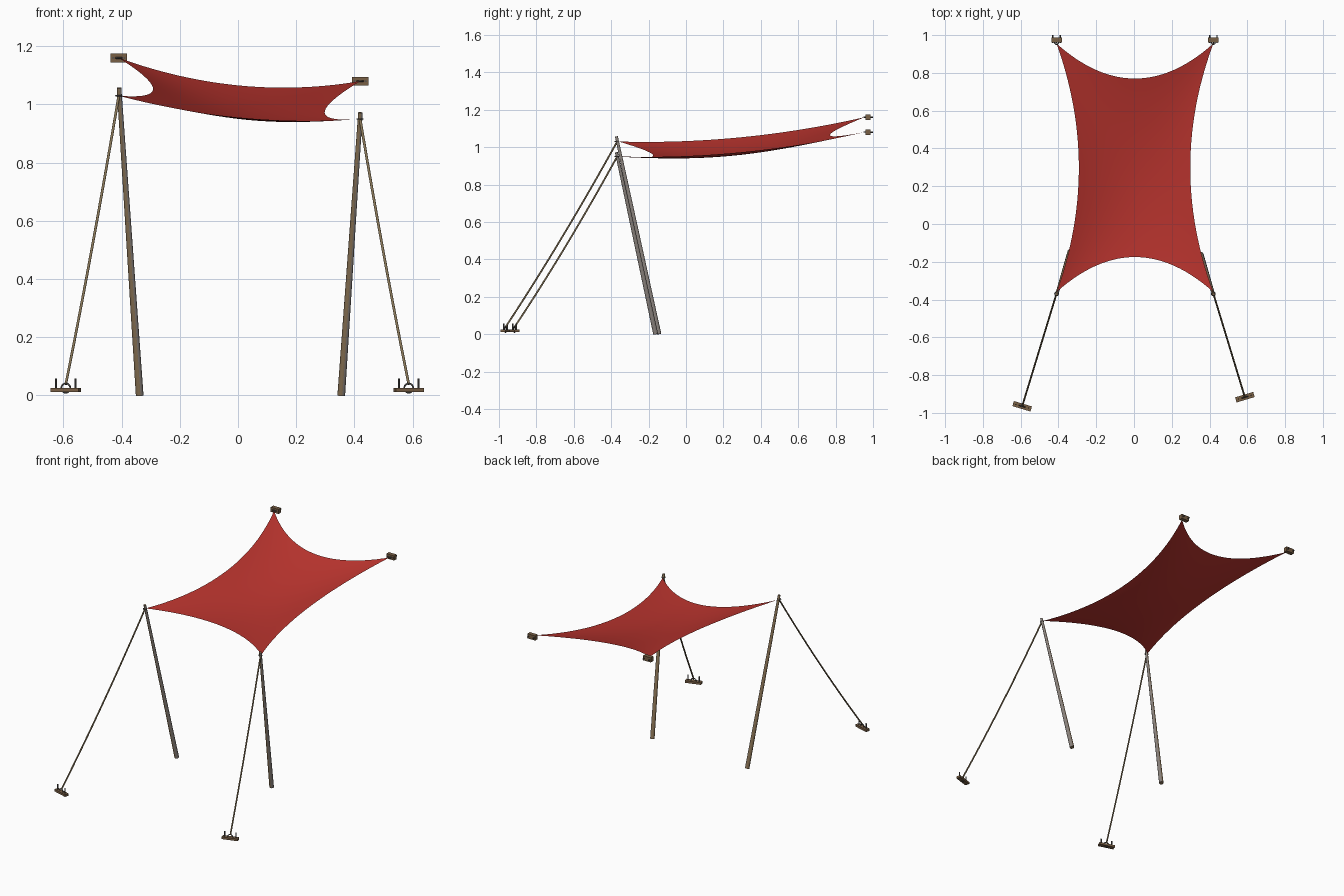
import bpy, bmesh, math
from mathutils import Vector, Matrix

if "Cube" in bpy.data.objects:
    bpy.data.objects.remove(bpy.data.objects["Cube"], do_unlink=True)


def material(name, rgb):
    m = bpy.data.materials.new(name)
    m.use_nodes = True
    m.diffuse_color = (*rgb, 1)
    m.node_tree.nodes["Principled BSDF"].inputs["Base Color"].default_value = (*rgb, 1)
    return m


RED = material("red cloth", (0.50, 0.035, 0.028))
WOOD = material("pole wood", (0.25, 0.17, 0.09))
GREY = material("weathered grey wood", (0.25, 0.22, 0.20))
ROPE = material("tan rope", (0.23, 0.17, 0.09))
BLOCK = material("brown block wood", (0.19, 0.115, 0.06))
STEEL = material("dark steel", (0.09, 0.085, 0.08))


def finish(name, bm, mats, smooth=True):
    me = bpy.data.meshes.new(name)
    bm.to_mesh(me)
    bm.free()
    for m in mats:
        me.materials.append(m)
    ob = bpy.data.objects.new(name, me)
    bpy.context.collection.objects.link(ob)
    if smooth:
        bpy.ops.object.select_all(action="DESELECT")
        ob.select_set(True)
        bpy.context.view_layer.objects.active = ob
        bpy.ops.object.shade_smooth_by_angle(angle=math.radians(40))
    return ob


def add_rod(bm, a, b, r1, r2, sides):
    a, b = Vector(a), Vector(b)
    turn = (b - a).to_track_quat("Z", "Y").to_matrix().to_4x4()
    bmesh.ops.create_cone(bm, cap_ends=True, segments=sides, radius1=r1, radius2=r2,
                          depth=(b - a).length,
                          matrix=Matrix.Translation((a + b) / 2) @ turn)


def tube(name, points, radius, mat, cyclic=False):
    cu = bpy.data.curves.new(name, "CURVE")
    cu.dimensions = "3D"
    cu.bevel_depth = radius
    cu.bevel_resolution = 2
    cu.use_fill_caps = True
    sp = cu.splines.new("POLY")
    sp.points.add(len(points) - 1)
    for p, co in zip(sp.points, points):
        p.co = (*co, 1)
    sp.use_cyclic_u = cyclic
    cu.materials.append(mat)
    ob = bpy.data.objects.new(name, cu)
    bpy.context.collection.objects.link(ob)
    return ob


def ring(name, centre, side, up, r, thick):
    # Circle in the plane spanned by two directions
    side, up = Vector(side).normalized(), Vector(up).normalized()
    angles = [math.tau * i / 20 for i in range(20)]
    pts = [Vector(centre) + r * (math.cos(a) * side + math.sin(a) * up) for a in angles]
    return tube(name, pts, thick, STEEL, True)


# Sail: patch between four scooped, sagging edges
FR, FL = Vector((-0.41, -0.36, 1.03)), Vector((0.42, -0.36, 0.95))
BR, BL = Vector((-0.41, 0.955, 1.16)), Vector((0.42, 0.955, 1.08))


def edge(a, b, pull, t):
    return a.lerp(b, t) + Vector(pull) * 4 * t * (1 - t)


def sail_point(u, v):
    front = edge(FR, FL, (0, 0.185, -0.035), u)
    back = edge(BR, BL, (0, -0.185, -0.055), u)
    right = edge(FR, BR, (0.118, 0, -0.042), v)
    left = edge(FL, BL, (-0.122, 0, -0.042), v)
    flat = FR.lerp(FL, u).lerp(BR.lerp(BL, u), v)
    return front.lerp(back, v) + right.lerp(left, u) - flat


N = 28
bm = bmesh.new()
grid = [[bm.verts.new(sail_point(i / N, j / N)) for i in range(N + 1)] for j in range(N + 1)]
for j in range(N):
    for i in range(N):
        bm.faces.new((grid[j][i], grid[j][i + 1], grid[j + 1][i + 1], grid[j + 1][i]))
finish("sail", bm, [RED])


# Leaning tapered poles, weathered on the left-facing side
def pole(name, base, top):
    bm = bmesh.new()
    add_rod(bm, base, top, 0.0135, 0.008, 12)
    bm.normal_update()
    for f in bm.faces:
        f.material_index = 1 if f.normal.x > 0.4 else 0
    finish(name, bm, [WOOD, GREY])


pole("right_pole", (-0.338, -0.145, 0), (-0.409, -0.372, 1.057))
pole("left_pole", (0.355, -0.162, 0), (0.421, -0.372, 0.972))


# Anchor: plank with two pins and a central eye, along a given axis
def anchor(name, centre, along, out, size, pin_back, pin_front, eye_r):
    centre = Vector(centre)
    along, out = Vector(along).normalized(), Vector(out).normalized()
    third = out.cross(along)
    length, width, thick = size
    bm = bmesh.new()
    frame = Matrix((along, third, out)).transposed().to_4x4()
    bmesh.ops.create_cube(bm, size=1, matrix=Matrix.Translation(centre) @ frame
                          @ Matrix.Diagonal((length, width, thick, 1)))
    bmesh.ops.recalc_face_normals(bm, faces=bm.faces)
    finish(name + "_plank", bm, [BLOCK], False)
    bm = bmesh.new()
    for s in (-1, 1):
        foot = centre + along * s * length * 0.35
        add_rod(bm, foot - out * pin_back, foot + out * pin_front, 0.0035, 0.0035, 8)
    finish(name + "_pins", bm, [STEEL])
    ring(name + "_eye", centre + out * thick / 2, along, out, eye_r, 0.003)


# Guy ropes with slight sag, each running to a ground anchor
for side, corner, foot in (("right", FR, Vector((-0.592, -0.965, 0.018))),
                           ("left", FL, Vector((0.587, -0.917, 0.018)))):
    run = foot - corner
    across = Vector((-run.y, run.x, 0))
    anchor(side + "_ground_anchor", foot, across, (0, 0, 1), (0.1, 0.028, 0.014),
           0.006, 0.04, 0.016)
    start = corner + Vector((0, -0.008, 0))
    end = foot + Vector((0, 0, 0.02))
    path = [edge(start, end, (0, 0, -0.022), i / 16) for i in range(17)]
    tube(side + "_guy_rope", path, 0.0048, ROPE)
    ring(side + "_pole_ring", corner + Vector((0, -0.01, 0)), (1, 0, 0), (0, 1, 0), 0.01, 0.0025)

# Wall blocks holding the back corners
for side, corner in (("right", BR), ("left", BL)):
    spot = Vector((corner.x, 0.974, corner.z))
    anchor(side + "_wall_block", spot, (1, 0, 0), (0, -1, 0), (0.056, 0.03, 0.026),
           0.026, 0.015, 0.01)
    tube(side + "_corner_tie", [corner, spot], 0.003, STEEL)
